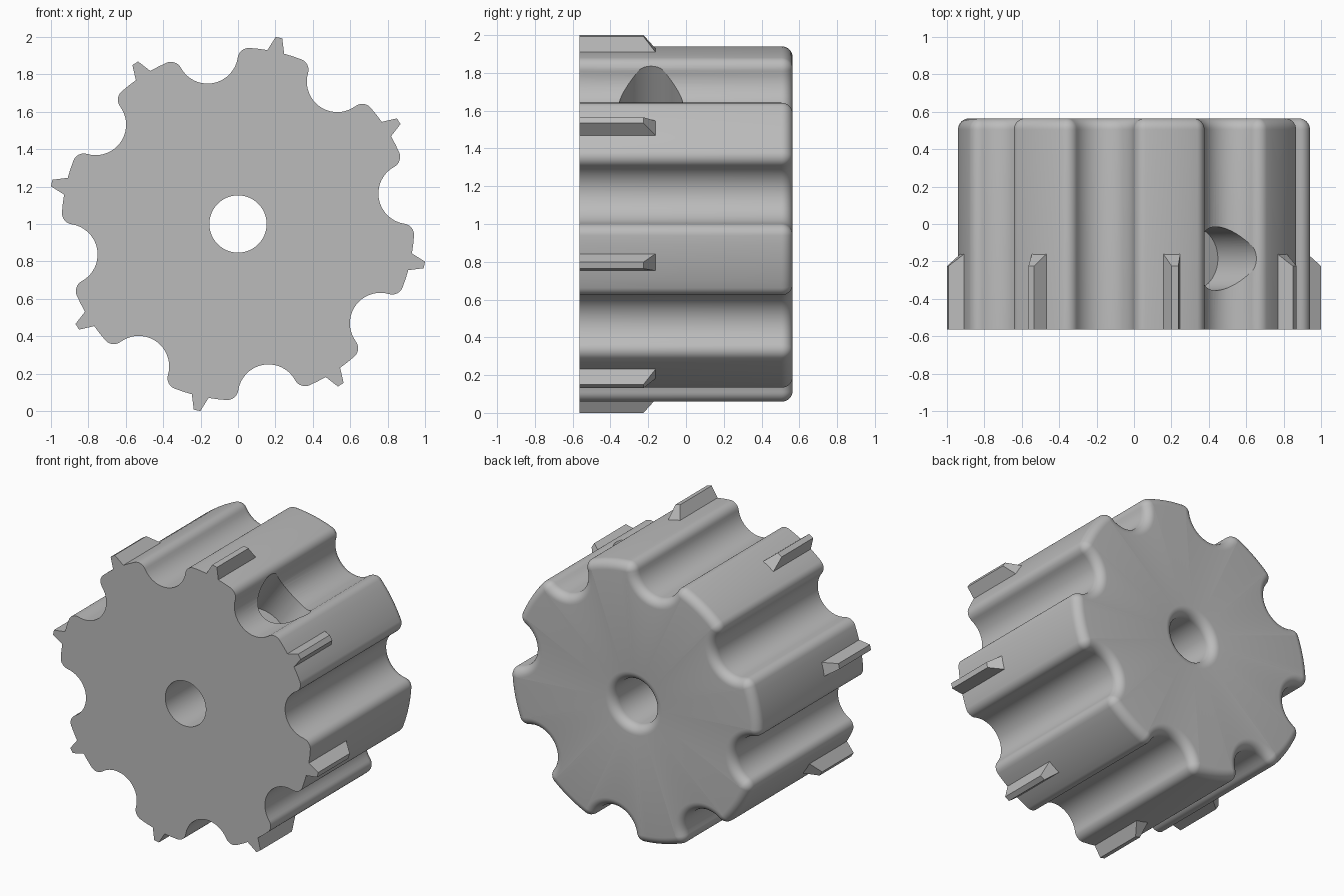
import bpy, bmesh
from math import sin, cos, acos, atan2, pi, radians
from mathutils import Matrix

if "Cube" in bpy.data.objects:
    bpy.data.objects.remove(bpy.data.objects["Cube"], do_unlink=True)

COUNT = 8
STEP = 2 * pi / COUNT
TURN = radians(77.6)              # direction of the first lobe
OUTER, BORE = 0.943, 0.153        # body and bore radii
GROOVE_AT, GROOVE = 0.928, 0.163  # groove centre distance and radius
ROUND = 0.06                      # edge rounding
FRONT, BACK = -0.565, 0.565
SCREW_Y, SCREW_R, SCREW_FLOOR = -0.185, 0.17, 0.54

grey = bpy.data.materials.new("grey_plastic")
grey.use_nodes = True
colour = (0.5, 0.5, 0.5, 1)
grey.diffuse_color = colour
grey.node_tree.nodes["Principled BSDF"].inputs["Base Color"].default_value = colour


def finish(bm, name):
    bmesh.ops.recalc_face_normals(bm, faces=bm.faces)
    mesh = bpy.data.meshes.new(name)
    bm.to_mesh(mesh)
    bm.free()
    mesh.materials.append(grey)
    obj = bpy.data.objects.new(name, mesh)
    bpy.context.collection.objects.link(obj)
    return obj


def arc(cx, cz, r, start, end, n):
    for i in range(n + 1):
        a = start + (end - start) * i / n
        yield cx + r * cos(a), cz + r * sin(a)


def outline(inset):
    """Lobed outline, shrunk by inset, as (angle, radius) pairs."""
    fillet_at, reach = OUTER - ROUND, GROOVE + ROUND
    phi = acos((fillet_at**2 + GROOVE_AT**2 - reach**2) / (2 * fillet_at * GROOVE_AT))
    fx, fz = fillet_at * cos(phi), fillet_at * sin(phi)
    contact = atan2(fz, fx - GROOVE_AT)
    f = max(ROUND - inset, 0.001)
    pts = list(arc(GROOVE_AT, 0, GROOVE + inset, 2 * pi - contact, contact, 20))
    pts += list(arc(fx, fz, f, contact - pi, phi - 2 * pi if contact - pi < -pi else phi, 8))[1:]
    pts += list(arc(0, 0, OUTER - inset, phi, STEP - phi, 6))[1:]
    pts += list(arc(fillet_at * cos(STEP - phi), fillet_at * sin(STEP - phi), f,
                    STEP - phi, STEP - contact + pi, 8))[1:-1]
    ring = []
    for k in range(COUNT):
        for x, z in pts:
            ring.append((atan2(z, x) + TURN + (k + 0.5) * STEP, (x * x + z * z) ** 0.5))
    return ring


# Body: closed loft through outer wall, rounded back, bore and front
bm = bmesh.new()
base = outline(0)
levels = [(FRONT, base), (BACK - ROUND, base)]
bends = [pi / 2 * i / 8 for i in range(1, 9)]
for b in bends:
    levels.append((BACK - ROUND * (1 - sin(b)), outline(ROUND * (1 - cos(b)))))
for b in reversed([0] + bends):
    radius = BORE + ROUND * (1 - cos(b))
    levels.append((BACK - ROUND * (1 - sin(b)), [(a, radius) for a, r in base]))
levels.append((FRONT, [(a, BORE) for a, r in base]))
rings = [[bm.verts.new((r * cos(a), y, 1 + r * sin(a))) for a, r in pts] for y, pts in levels]
for p, q in zip(rings, rings[1:] + rings[:1]):
    for i in range(len(p)):
        bm.faces.new((p[i - 1], p[i], q[i], q[i - 1]))
body = finish(bm, "knob_body")

# Screw recess: radial blind hole in one groove
aim = TURN - STEP / 2
bm = bmesh.new()
bmesh.ops.create_cone(bm, cap_ends=True, segments=64, radius1=SCREW_R, radius2=SCREW_R, depth=1)
bmesh.ops.translate(bm, verts=bm.verts, vec=(0, 0, SCREW_FLOOR + 0.5))
bmesh.ops.rotate(bm, verts=bm.verts, matrix=Matrix.Rotation(pi / 2 - aim, 3, "Y"))
bmesh.ops.translate(bm, verts=bm.verts, vec=(0, SCREW_Y, 1))
cutter = finish(bm, "screw_recess_cutter")
cutter.hide_render = True
cut = body.modifiers.new("screw_recess", "BOOLEAN")
cut.object, cut.operation, cut.solver = cutter, "DIFFERENCE", "EXACT"
bpy.context.view_layer.objects.active = body
bpy.ops.object.select_all(action="DESELECT")
body.select_set(True)
bpy.ops.object.modifier_apply(modifier=cut.name)
bpy.data.objects.remove(cutter, do_unlink=True)
bpy.ops.object.shade_smooth_by_angle(angle=radians(30))

# Grip ridges: tapered bars with a sloped rear end, one on each lobe
for k in range(COUNT):
    a = TURN + k * STEP
    bm = bmesh.new()
    loops = []
    for low, high in ((FRONT, FRONT), (-0.152, -0.225)):
        section = [(0.93, -0.05, low), (0.93, 0.05, low), (1.02, 0.018, high), (1.02, -0.018, high)]
        loops.append([bm.verts.new((r * cos(a) - t * sin(a), y, 1 + r * sin(a) + t * cos(a)))
                      for r, t, y in section])
    p, q = loops
    bm.faces.new(p)
    bm.faces.new(q)
    for i in range(4):
        bm.faces.new((p[i - 1], p[i], q[i], q[i - 1]))
    finish(bm, f"grip_ridge_{k + 1}")
